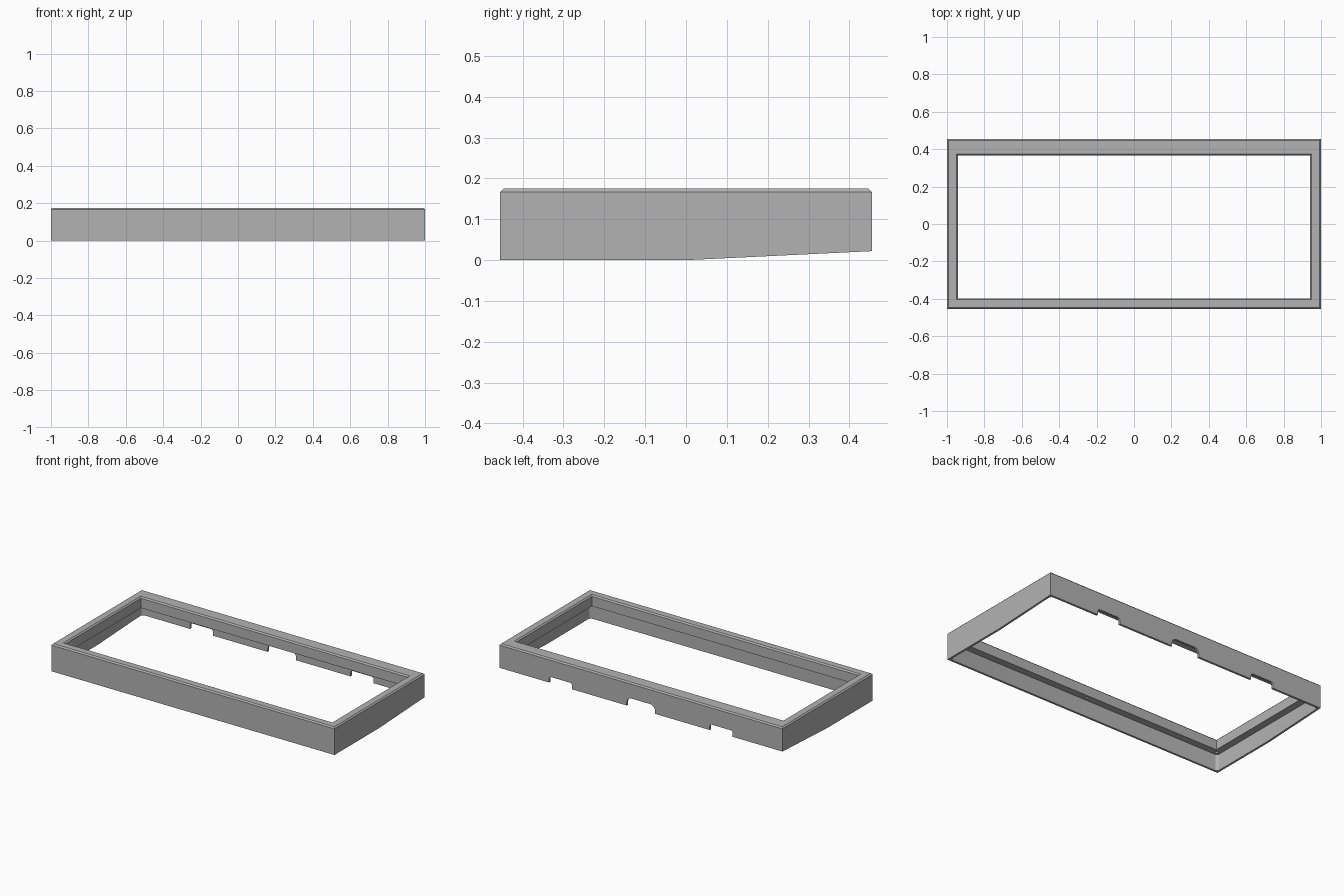
import bpy
import bmesh
from mathutils import Vector

if "Cube" in bpy.data.objects:
    bpy.data.objects.remove(bpy.data.objects["Cube"])

HALF_X, HALF_Y, TOP = 1.0, 0.455, 0.175
WALL, LIP_UNDER, CHAMFER = 0.013, 0.105, 0.008

grey = bpy.data.materials.new("plain grey")
grey.use_nodes = True
grey.diffuse_color = (0.45, 0.45, 0.45, 1)
grey.node_tree.nodes["Principled BSDF"].inputs["Base Color"].default_value = grey.diffuse_color


def add_object(name, bm):
    bmesh.ops.recalc_face_normals(bm, faces=bm.faces)
    mesh = bpy.data.meshes.new(name)
    bm.to_mesh(mesh)
    bm.free()
    obj = bpy.data.objects.new(name, mesh)
    bpy.context.collection.objects.link(obj)
    mesh.materials.append(grey)
    return obj


def prism(points, direction):
    """Extrude a closed outline of 3D points along a direction."""
    bm = bmesh.new()
    face = bm.faces.new([bm.verts.new(p) for p in points])
    out = bmesh.ops.extrude_face_region(bm, geom=[face])
    moved = [v for v in out["geom"] if isinstance(v, bmesh.types.BMVert)]
    bmesh.ops.translate(bm, verts=moved, vec=direction)
    bmesh.ops.recalc_face_normals(bm, faces=bm.faces)
    return bm


def box(x0, x1, y0, y1, z0, z1):
    return prism([(x0, y0, z0), (x1, y0, z0), (x1, y1, z0), (x0, y1, z0)],
                 Vector((0, 0, z1 - z0)))


def round_edges(bm, rule, size, segments):
    edges = [e for e in bm.edges if rule(*(v.co for v in e.verts))]
    bmesh.ops.bevel(bm, geom=edges, offset=size, segments=segments,
                    profile=0.5, affect='EDGES')


def cut(target, name, bm):
    cutter = add_object(name, bm)
    cutter.hide_render = True
    mod = target.modifiers.new(name, 'BOOLEAN')
    mod.operation, mod.solver, mod.object = 'DIFFERENCE', 'EXACT', cutter
    bpy.context.view_layer.objects.active = target
    bpy.ops.object.modifier_apply(modifier=mod.name)
    bpy.data.objects.remove(cutter)


# Outer body: side profile with the underside rising to the back
side = [(-HALF_Y, 0), (0, 0), (HALF_Y, 0.022), (HALF_Y, TOP), (-HALF_Y, TOP)]
bm = prism([(-HALF_X, y, z) for y, z in side], Vector((2 * HALF_X, 0, 0)))
round_edges(bm, lambda a, b: min(a.z, b.z) > TOP - 0.001, CHAMFER, 1)
frame = add_object("frame", bm)

# Hollow under the lip, leaving a thin skirt with rounded inner corners
bm = box(WALL - HALF_X, HALF_X - WALL, WALL - HALF_Y, HALF_Y - WALL, -0.1, LIP_UNDER)
round_edges(bm, lambda a, b: abs(a.z - b.z) > 0.1, 0.02, 5)
cut(frame, "hollow_cutter", bm)

# Central opening with a bevelled upper rim
bm = box(-0.942, 0.942, -0.397, 0.367, -0.1, TOP - CHAMFER)
top = max(bm.faces, key=lambda f: f.calc_center_median().z)
for rise, grow in ((CHAMFER, CHAMFER), (0.02, 0)):
    out = bmesh.ops.extrude_face_region(bm, geom=[top])
    bmesh.ops.delete(bm, geom=[top], context='FACES_ONLY')
    top = next(f for f in out["geom"] if isinstance(f, bmesh.types.BMFace))
    for v in top.verts:
        v.co += Vector((grow if v.co.x > 0 else -grow, grow if v.co.y > 0 else -grow, rise))
cut(frame, "opening_cutter", bm)

# Rounded cable notches in the back skirt
for x, half, height, radius in ((-0.567, 0.081, 0.06, 0.015),
                                (0, 0.1, 0.075, 0.035),
                                (0.567, 0.081, 0.06, 0.015)):
    bm = box(x - half, x + half, 0.41, 0.5, -0.1, height)
    round_edges(bm, lambda a, b: min(a.z, b.z) > 0 and abs(a.y - b.y) > 0.05, radius, 6)
    cut(frame, "notch_cutter", bm)

# Small blind screw holes under the front lip
for x in (-0.962, 0, 0.962):
    bm = bmesh.new()
    bmesh.ops.create_cone(bm, cap_ends=True, segments=16, radius1=0.009, radius2=0.009, depth=0.08)
    bmesh.ops.translate(bm, verts=bm.verts, vec=(x, -0.419, LIP_UNDER))
    cut(frame, "screw_hole_cutter", bm)

bpy.ops.object.select_all(action='DESELECT')
frame.select_set(True)
bpy.context.view_layer.objects.active = frame
bpy.ops.object.shade_smooth_by_angle(angle=0.5)
